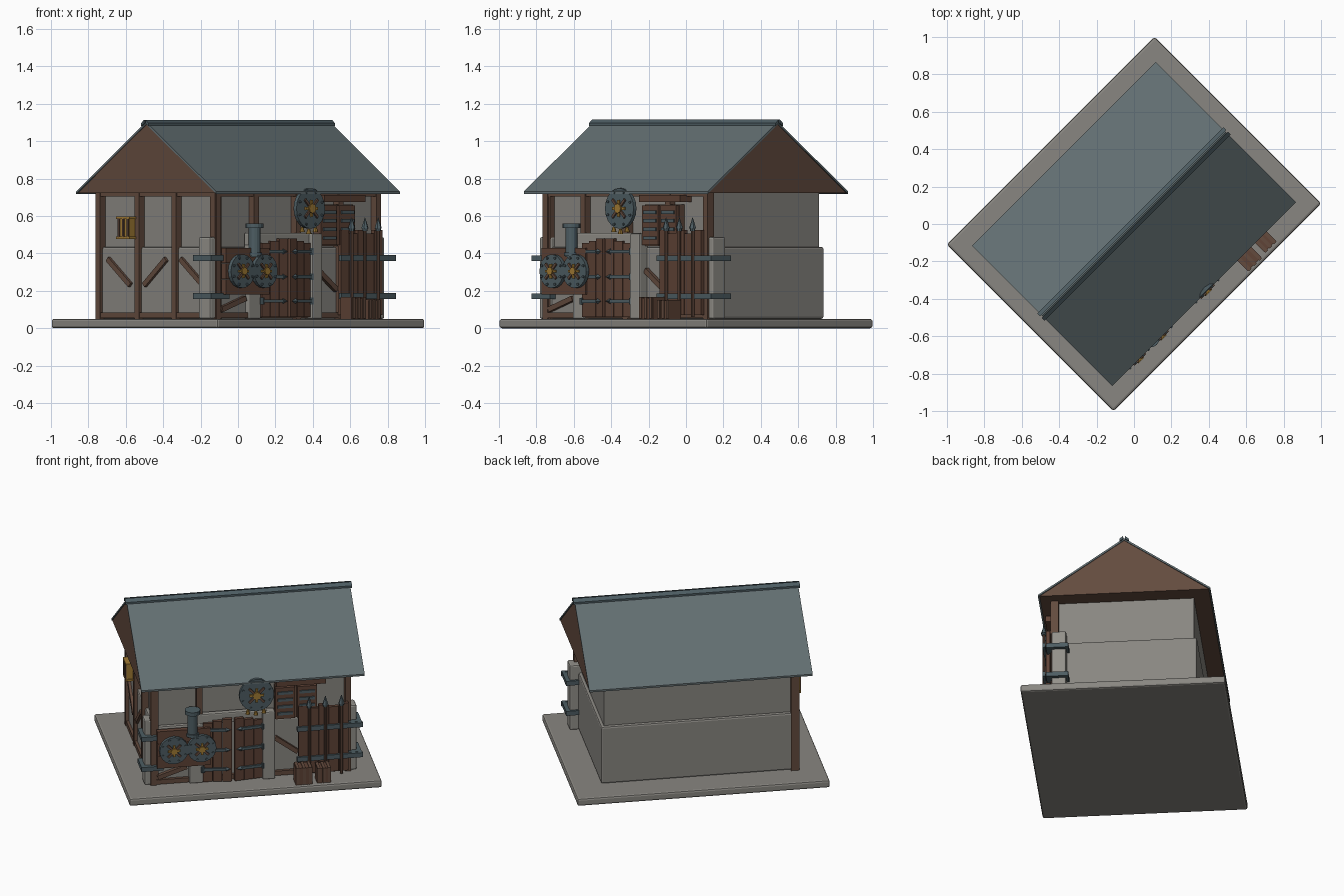
import bpy, bmesh, math
from mathutils import Matrix, Vector

old = bpy.data.objects.get("Cube")
if old:
    bpy.data.objects.remove(old)

TURN = Matrix.Rotation(math.radians(45), 4, 'Z')   # whole building stands diagonally
EAVE, RIDGE, RU, RV = 0.722, 1.1, 0.695, 0.53


def material(name, *rgb):
    m = bpy.data.materials.new(name)
    m.use_nodes = True
    m.diffuse_color = (*rgb, 1)
    m.node_tree.nodes["Principled BSDF"].inputs["Base Color"].default_value = (*rgb, 1)
    return m


STONE = material("grey stone", .25, .24, .22)
PALE = material("pale stone", .29, .28, .255)
SLATE = material("roof slate", .125, .16, .17)
TIMBER = material("timber brown", .125, .07, .048)
PLANK = material("plank brown", .115, .056, .037)
IRON = material("blue iron", .075, .11, .125)
GOLD = material("old gold", .36, .2, .035)


def finish(name, bm, mat, bevel=0.0):
    bmesh.ops.recalc_face_normals(bm, faces=bm.faces)
    me = bpy.data.meshes.new(name)
    bm.to_mesh(me)
    bm.free()
    me.materials.append(mat)
    ob = bpy.data.objects.new(name, me)
    bpy.context.collection.objects.link(ob)
    ob.matrix_world = TURN
    if bevel:
        mod = ob.modifiers.new("soft edge", 'BEVEL')
        mod.width, mod.segments = bevel, 2
    return ob


def box(name, x0, x1, y0, y1, z0, z1, mat, bevel=0.0):
    bm = bmesh.new()
    size = Matrix.Diagonal((x1 - x0, y1 - y0, z1 - z0, 1))
    centre = Matrix.Translation(((x0 + x1) / 2, (y0 + y1) / 2, (z0 + z1) / 2))
    bmesh.ops.create_cube(bm, size=1, matrix=centre @ size)
    return finish(name, bm, mat, bevel)


def beam(name, p, q, wide, mat, deep=None):
    """Square bar from p to q."""
    p, q = Vector(p), Vector(q)
    bm = bmesh.new()
    turn = (q - p).to_track_quat('Z', 'Y').to_matrix().to_4x4()
    size = Matrix.Diagonal((deep or wide, wide, (q - p).length, 1))
    bmesh.ops.create_cube(bm, size=1, matrix=Matrix.Translation((p + q) / 2) @ turn @ size)
    return finish(name, bm, mat)


def rod(name, p, q, r, mat, r2=None, sides=16):
    """Round bar or cone from p to q."""
    p, q = Vector(p), Vector(q)
    bm = bmesh.new()
    turn = (q - p).to_track_quat('Z', 'Y').to_matrix().to_4x4()
    bmesh.ops.create_cone(bm, cap_ends=True, segments=sides, radius1=r,
                          radius2=r if r2 is None else r2, depth=(q - p).length,
                          matrix=Matrix.Translation((p + q) / 2) @ turn)
    return finish(name, bm, mat)


def prism(name, profile, x0, x1, mat):
    """Outline in the y-z plane, pulled along x."""
    bm = bmesh.new()
    face = bm.faces.new([bm.verts.new((x0, y, z)) for y, z in profile])
    out = bmesh.ops.extrude_face_region(bm, geom=[face])
    bmesh.ops.translate(bm, vec=(x1 - x0, 0, 0),
                        verts=[v for v in out["geom"] if isinstance(v, bmesh.types.BMVert)])
    return finish(name, bm, mat)


# Ground slab and walls
box("ground_slab", -.785, .785, -.63, .63, 0, .05, STONE, .012)
box("lower_wall", -.605, .605, -.44, .44, .05, .435, STONE, .012)
box("upper_wall", -.585, .585, -.42, .42, .42, .73, STONE)

# Roof
prism("gable_block", [(-RV + .01, EAVE), (RV - .01, EAVE), (0, RIDGE - .008)],
      -RU + .005, RU - .005, TIMBER)
for s, side in ((-1, "front"), (1, "back")):
    prism(side + "_roof_slope", [(0, RIDGE - .01), (s * RV, EAVE - .004),
                                 (s * RV, EAVE + .008), (0, RIDGE + .004)], -RU, RU, SLATE)
    prism(side + "_ridge_strip", [(s * .006, RIDGE - .006), (s * .028, RIDGE - .02),
                                  (s * .028, RIDGE - .004), (s * .006, RIDGE + .014)], -RU - .01, RU + .01, IRON)

# Timber frame on the left-hand gable wall
for y in (-.435, -.14, .14, .435):
    box("gable_post", -.625, -.575, y - .017, y + .017, .05, EAVE, TIMBER)
box("gable_sill", -.622, -.59, -.44, .44, .055, .085, TIMBER)
box("gable_top_beam", -.62, -.58, -.44, .44, .705, EAVE, TIMBER)
for y0, y1 in ((.37, .20), (-.07, .095), (-.18, -.35)):
    beam("gable_brace", (-.608, y0, .37), (-.608, y1, .23), .028, TIMBER, .028)

# Gold lantern on the gable
box("lantern_glass", -.665, -.61, .155, .245, .49, .585, GOLD)
for z in (.478, .585):
    box("lantern_plate", -.672, -.605, .148, .252, z, z + .012, GOLD)
for y in (.165, .2, .235):
    box("lantern_bar", -.672, -.66, y - .006, y + .006, .485, .59, TIMBER)

# Timber frame on the front wall
for x in (-.605, -.32, 0, .32, .605):
    box("front_post", x - .018, x + .018, -.46, -.41, .05, EAVE, TIMBER)
box("front_sill", -.6, .6, -.46, -.43, .055, .085, TIMBER)
box("front_top_beam", -.6, .6, -.455, -.41, .705, EAVE, TIMBER)
beam("front_brace", (.15, -.45, .31), (.29, -.45, .205), .028, TIMBER)
beam("front_brace", (-.58, -.45, .1), (-.4, -.45, .16), .028, TIMBER)

# Corner pillars with iron bands
for s in (-1, 1):
    x0, x1 = sorted((s * .572, s * .66))
    box("corner_pillar", x0, x1, -.45, -.36, .05, .487, PALE, .01)
    for z in (.157, .36):
        box("pillar_band", x0 - .025, x1 + .025, -.482, -.345, z, z + .03, IRON)

# Stone doorway
box("doorway_left_jamb", -.385, -.3, -.475, -.43, .05, .45, PALE, .008)
box("doorway_right_jamb", .067, .145, -.495, -.43, .05, .505, PALE, .008)
box("doorway_lintel", -.385, .1, -.47, -.43, .44, .51, PALE, .008)

# Double door, each leaf slightly ajar, with planks and strap hinges
for s in (-1, 1):
    hinge = Vector((-.1165 + s * .184, -.462, 0))
    swing = math.radians(7)
    run = Vector((-s * math.cos(swing), -math.sin(swing), 0))
    out = Vector((-s * -math.sin(swing) * -1, -math.cos(swing), 0))
    angle = TURN @ Matrix.Translation(hinge) @ Matrix.Rotation(s * swing, 4, 'Z')
    for i in range(3):
        a, b = sorted((-s * (i * .06 + .001), -s * (i * .06 + .058)))
        box("door_plank", a, b, -.02, .004, .06, .455 + .012 * i, PLANK).matrix_world = angle
    for z in (.145, .275, .41):
        a, b = sorted((s * .005, -s * .14))
        box("door_strap", a, b, -.032, -.018, z - .009, z + .009, IRON).matrix_world = angle
        rod("strap_tip", (-s * .14, -.025, z), (-s * .172, -.025, z), .015, IRON, 0, 4).matrix_world = angle
        rod("hinge_pin", (0, -.025, z - .018), (0, -.025, z + .018), .011, IRON, sides=8).matrix_world = angle


def wheel(x, z, r, back):
    """Iron disc with rim studs, timber cross and gold hub."""
    face = back - .022
    rod("wheel_disc", (x, back, z), (x, face, z), r, IRON, sides=20)
    for i in range(8):
        a = math.radians(45 * i + 22)
        c, s = math.cos(a), math.sin(a)
        rod("wheel_stud", (x + c * r * .84, face + .002, z + s * r * .84),
            (x + c * r * .84, face - .008, z + s * r * .84), .007, IRON, sides=6)
    for i in range(4):
        a = math.radians(90 * i + 45)
        c, s = math.cos(a), math.sin(a)
        beam("wheel_spoke", (x, face - .003, z),
             (x + c * r * .62, face - .003, z + s * r * .62), .014, TIMBER, .014)
        a += math.pi / 4
        c, s = math.cos(a) * r, math.sin(a) * r
        beam("wheel_gold_key", (x, face - .002, z),
             (x + c * .42, face - .002, z + s * .42), .014, GOLD)
    rod("wheel_hub", (x, face, z), (x, face - .016, z), r * .24, GOLD, sides=8)


# Workboard with two wheels and a pipe
for i in range(3):
    z = .18 + i * .084
    box("workboard_plank", -.59, -.26, -.5, -.465, z, z + .081, PLANK)
for x in (-.49, -.317):
    wheel(x, .305, .09, -.505)
rod("pipe_body", (-.37, -.495, .38), (-.37, -.495, .54), .032, IRON)
rod("pipe_base", (-.37, -.495, .385), (-.37, -.495, .405), .04, IRON)
rod("pipe_cap", (-.37, -.495, .535), (-.37, -.495, .56), .048, IRON)

# Large hanging wheel with gold drops
wheel(.023, .64, .108, -.505)
beam("wheel_bracket", (.023, -.42, .64), (.023, -.51, .64), .04, TIMBER)
for x, z in ((-.03, .525), (.02, .515), (.07, .525)):
    rod("gold_drop", (x, -.515, z - .012), (x, -.515, z + .016), .015, GOLD, .007, 8)

# Shuttered window and its canopy board
box("window_back", .15, .41, -.46, -.42, .44, .66, TIMBER)
for x in (.148, .284):
    box("shutter", x, x + .122, -.48, -.455, .445, .655, PLANK)
    for i in range(4):
        z = .473 + i * .046
        box("shutter_slat", x + .014, x + .108, -.488, -.478, z, z + .018, IRON)
box("canopy_board", .15, .46, -.505, -.42, .675, .712, PLANK)

# Plank fence with rails and spears
for i in range(5):
    x = .29 + i * .063
    top = .525 - (.018 if i % 2 else 0)
    box("fence_plank", x, x + .06, -.49, -.465, .07, top, PLANK)
for z in (.157, .36):
    box("fence_rail", .28, .69, -.503, -.485, z, z + .03, IRON)
for x in (.355, .455, .555):
    rod("spear_shaft", (x, -.505, .06), (x, -.505, .535), .009, TIMBER, sides=8)
    rod("spear_collar", (x, -.505, .52), (x, -.505, .535), .014, IRON, sides=8)
    rod("spear_tip", (x, -.505, .533), (x, -.505, .592), .02, IRON, .001, 6)

# Crates by the fence
for x, y, w, h in ((.305, -.565, .052, .112), (.43, -.558, .043, .098)):
    box("crate", x - w, x + w, y - .042, y + .042, .05, .05 + h, PLANK)
    for k in (-1, 0, 1):
        c = x + k * w * .75
        box("crate_slat", c - .009, c + .009, y - .048, y + .048, .052, .054 + h, TIMBER)
